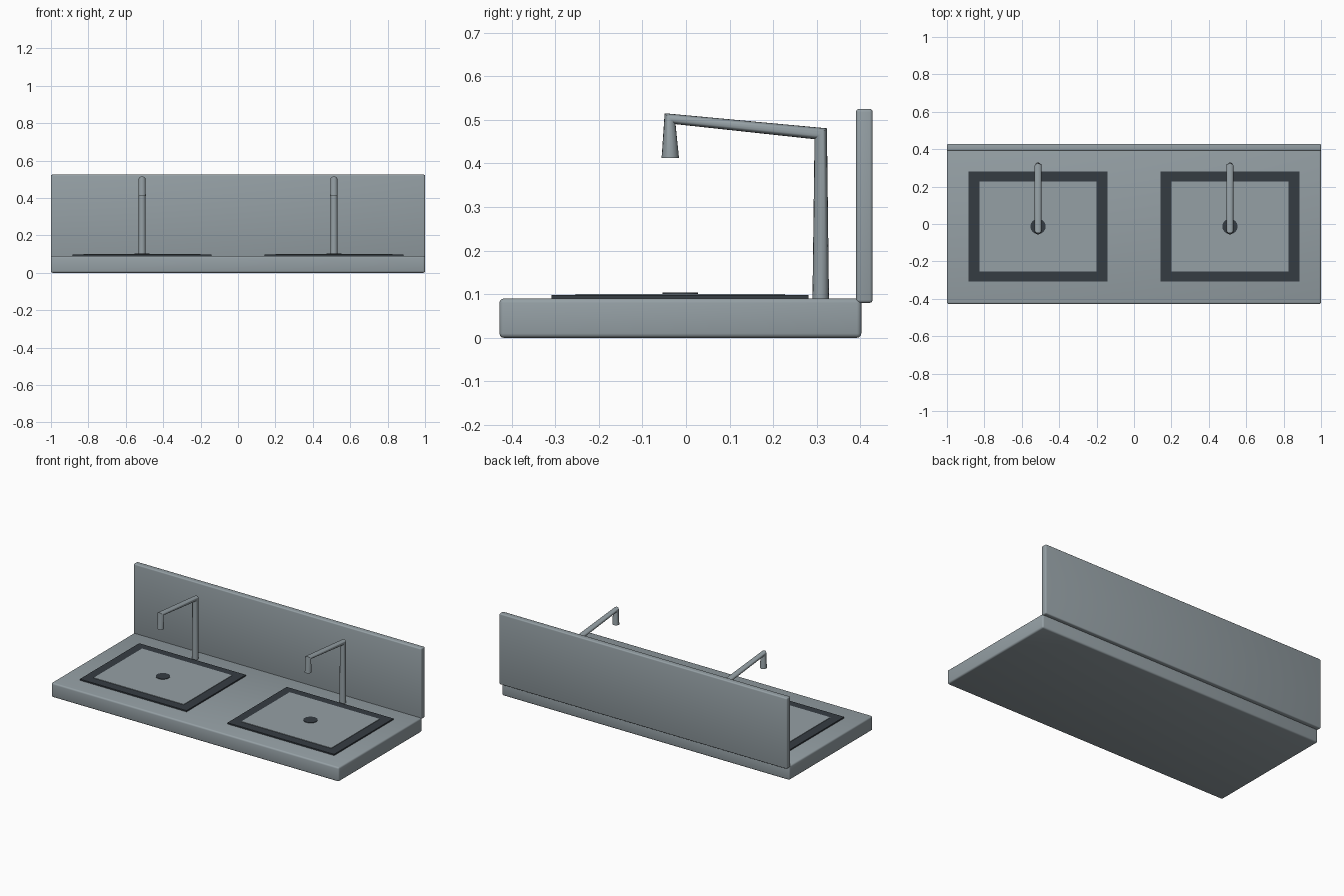
import bpy, bmesh, math
from mathutils import Vector

if "Cube" in bpy.data.objects:
    bpy.data.objects.remove(bpy.data.objects["Cube"])


def material(name, rgb):
    m = bpy.data.materials.new(name)
    m.diffuse_color = (*rgb, 1)
    m.use_nodes = True
    m.node_tree.nodes["Principled BSDF"].inputs["Base Color"].default_value = m.diffuse_color
    return m


GREY = material("steel grey", (0.30, 0.35, 0.375))
DARK = material("charcoal", (0.036, 0.045, 0.055))


def finish(bm, name, mat, smooth=True):
    bmesh.ops.recalc_face_normals(bm, faces=bm.faces[:])
    mesh = bpy.data.meshes.new(name)
    bm.to_mesh(mesh)
    bm.free()
    mesh.materials.append(mat)
    ob = bpy.data.objects.new(name, mesh)
    bpy.context.collection.objects.link(ob)
    if smooth:
        bpy.ops.object.select_all(action='DESELECT')
        ob.select_set(True)
        bpy.context.view_layer.objects.active = ob
        bpy.ops.object.shade_smooth_by_angle(angle=math.radians(35))
    return ob


def box(name, lo, hi, mat, bevel=0.0):
    bm = bmesh.new()
    bmesh.ops.create_cube(bm, size=1)
    lo, hi = Vector(lo), Vector(hi)
    for v in bm.verts:
        v.co = Vector((lo[i] + (v.co[i] + 0.5) * (hi[i] - lo[i]) for i in range(3)))
    if bevel:
        bmesh.ops.bevel(bm, geom=bm.edges[:], offset=bevel, segments=3,
                        profile=0.5, affect='EDGES')
    return finish(bm, name, mat, smooth=bool(bevel))


def disc(name, x, y, z0, z1, r, mat):
    bm = bmesh.new()
    bmesh.ops.create_cone(bm, cap_ends=True, segments=16, radius1=r, radius2=r, depth=z1 - z0)
    bmesh.ops.translate(bm, verts=bm.verts[:], vec=(x, y, (z0 + z1) / 2))
    return finish(bm, name, mat)


def faucet(name, x, mat, sides=16):
    # each ring: centre (y, z), half axis (y, z) in the bend plane, half width in x
    rings = [((0.309, 0.088), (0.019, 0.0), 0.019),
             ((0.309, 0.468), (0.0142, 0.0125), 0.019),
             ((-0.0365, 0.5025), (0.0125, -0.0125), 0.018),
             ((-0.036, 0.412), (0.020, 0.0), 0.020)]
    # order the half axes so neighbouring rings do not twist
    rings[2] = (rings[2][0], (-0.0125, 0.0125), 0.018)
    rings[3] = (rings[3][0], (-0.020, 0.0), 0.020)
    bm = bmesh.new()
    loops = []
    for (cy, cz), (ay, az), rx in rings:
        loop = []
        for i in range(sides):
            t = 2 * math.pi * i / sides
            c, s = math.cos(t), math.sin(t)
            loop.append(bm.verts.new((x + rx * s, cy + ay * c, cz + az * c)))
        loops.append(loop)
    # the column's outer side runs into the arm's top, then the spout's front
    for a, b in zip(loops, loops[1:]):
        for i in range(sides):
            j = (i + 1) % sides
            bm.faces.new((a[i], a[j], b[j], b[i]))
    bm.faces.new(loops[0])
    bm.faces.new(loops[-1])
    return finish(bm, name, mat)


# counter slab and rear panel
box("counter", (-1, -0.428, 0), (1, 0.402, 0.09), GREY, 0.01)
box("backsplash", (-1, 0.39, 0.08), (1, 0.428, 0.525), GREY, 0.007)

# two matching basins, each with rim, floor, drain and faucet
for side, sx in (("left", -0.513), ("right", 0.513)):
    box(side + "_basin_rim", (sx - 0.371, -0.308, 0.089), (sx + 0.371, 0.281, 0.098), DARK)
    box(side + "_basin_floor", (sx - 0.313, -0.253, 0.097), (sx + 0.313, 0.227, 0.101), GREY)
    disc(side + "_drain", sx, -0.013, 0.1, 0.104, 0.041, DARK)
    faucet(side + "_faucet", sx, GREY)
